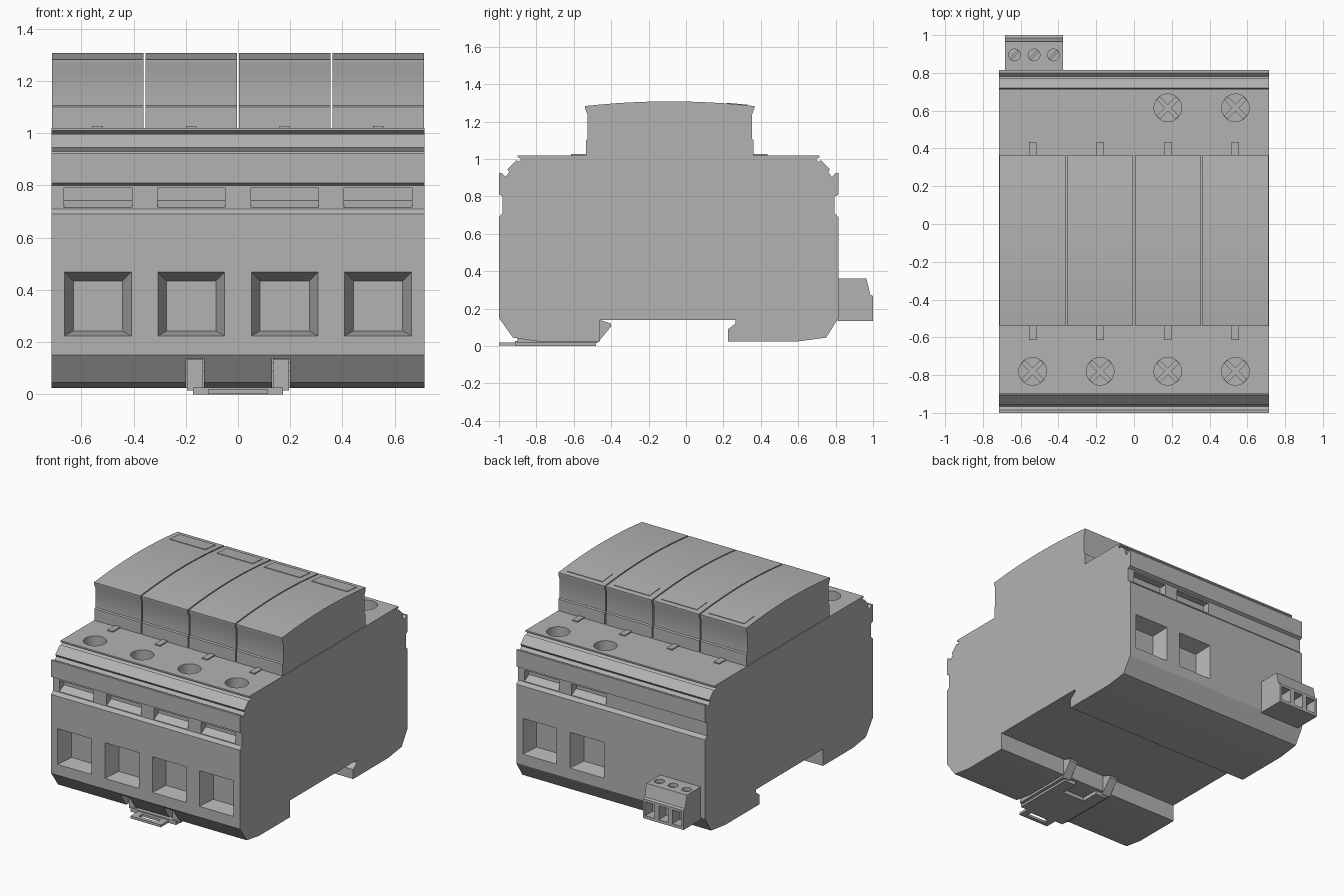
import bpy, bmesh, math
from mathutils import Matrix, Vector

if "Cube" in bpy.data.objects:
    bpy.data.objects.remove(bpy.data.objects["Cube"])

grey = bpy.data.materials.new("housing grey")
grey.use_nodes = True
COLOUR = (0.45, 0.45, 0.45, 1)
grey.diffuse_color = COLOUR
grey.node_tree.nodes["Principled BSDF"].inputs["Base Color"].default_value = COLOUR

HALF = 0.715                      # half width of the housing
PITCH = 0.358                     # spacing of the poles
POLES = [(i - 1.5) * PITCH for i in range(4)]
BACK_POLES = POLES[2:]


def flip(y):
    """Mirror a depth between the front and back of the housing."""
    return -0.185 - y


def prism(bm, profile, x0, x1):
    """Extrude a (y, z) profile along x."""
    face = bm.faces.new([bm.verts.new((x0, y, z)) for y, z in profile])
    out = bmesh.ops.extrude_face_region(bm, geom=[face])["geom"]
    verts = [v for v in out if isinstance(v, bmesh.types.BMVert)]
    bmesh.ops.translate(bm, verts=verts, vec=(x1 - x0, 0, 0))


def box(bm, x0, x1, y0, y1, z0, z1, turn=0):
    mid = Vector((x0 + x1, y0 + y1, z0 + z1)) / 2
    m = (Matrix.Translation(mid) @ Matrix.Rotation(turn, 4, "Z")
         @ Matrix.Diagonal((x1 - x0, y1 - y0, z1 - z0, 1)))
    bmesh.ops.create_cube(bm, size=1, matrix=m)


def disc(bm, x, y, r, z0, z1):
    bmesh.ops.create_cone(bm, cap_ends=True, segments=32, radius1=r, radius2=r, depth=z1 - z0,
                          matrix=Matrix.Translation((x, y, (z0 + z1) / 2)))


def funnel(bm, x, side):
    """Tapered square wire entry, deeper end smaller."""
    rings = []
    for y, hw, z0, z1 in ((-1.02, 0.135, 0.22, 0.475), (-0.9, 0.094, 0.243, 0.434)):
        y = y if side < 0 else flip(y)
        rings.append([bm.verts.new((x + a * hw, y, z))
                      for a, z in ((-1, z0), (1, z0), (1, z1), (-1, z1))])
    a, b = rings
    bm.faces.new(a)
    bm.faces.new(b)
    for i in range(4):
        j = (i + 1) % 4
        bm.faces.new((a[i], a[j], b[j], b[i]))


def make(name, bm):
    bmesh.ops.recalc_face_normals(bm, faces=bm.faces)
    mesh = bpy.data.meshes.new(name)
    bm.to_mesh(mesh)
    bm.free()
    ob = bpy.data.objects.new(name, mesh)
    bpy.context.collection.objects.link(ob)
    mesh.materials.append(grey)
    return ob


def activate(ob):
    bpy.ops.object.select_all(action="DESELECT")
    ob.select_set(True)
    bpy.context.view_layer.objects.active = ob


def carve(ob, bm):
    """Subtract the cutter mesh and discard it."""
    cutter = make("cutter", bm)
    cutter.hide_render = True
    mod = ob.modifiers.new("cut", "BOOLEAN")
    mod.operation, mod.solver, mod.use_self, mod.object = "DIFFERENCE", "EXACT", True, cutter
    activate(ob)
    bpy.ops.object.modifier_apply(modifier=mod.name)
    bpy.data.objects.remove(cutter)


def smooth(ob):
    activate(ob)
    bpy.ops.object.shade_smooth_by_angle(angle=math.radians(25))


# Housing: the stepped wall is shared by front and back
wall = [(-1, 0.15), (-1, 0.69), (-0.98, 0.71), (-0.98, 0.8), (-1, 0.81), (-1, 0.925),
        (-0.985, 0.925), (-0.965, 0.905), (-0.945, 0.93), (-0.955, 0.945),
        (-0.905, 0.995), (-0.895, 0.985), (-0.88, 1.0), (-0.9, 1.01), (-0.9, 1.02)]
rail = [(0.75, 0.045), (0.6, 0.025), (0.225, 0.025), (0.225, 0.09), (0.265, 0.12), (0.265, 0.14),
        (-0.46, 0.14), (-0.46, 0.025), (-0.79, 0.025), (-0.925, 0.045)]
bm = bmesh.new()
prism(bm, wall + [(flip(y), z) for y, z in reversed(wall)] + rail, -HALF, HALF)
housing = make("housing", bm)

# Wire entries, indicator windows, screw wells and clip channels
bm = bmesh.new()
window = [(-1.02, 0.715), (-0.98, 0.715), (-0.93, 0.742), (-0.93, 0.79), (-1.02, 0.79)]
for side, poles, screw_y in ((-1, POLES, -0.78), (1, BACK_POLES, 0.615)):
    for x in poles:
        funnel(bm, x, side)
        shape = window if side < 0 else [(flip(y), z) for y, z in window]
        prism(bm, shape, x - 0.13, x + 0.13)
        disc(bm, x, screw_y, 0.073, 0.95, 1.05)
        for turn in (math.pi / 4, -math.pi / 4):
            box(bm, x - 0.07, x + 0.07, screw_y - 0.011, screw_y + 0.011, 0.92, 0.96, turn)
for s in (-1, 1):
    box(bm, s * 0.165 - 0.035, s * 0.165 + 0.035, -1.05, -0.44, 0, 0.137)
carve(housing, bm)
smooth(housing)

# Plug-in modules with arched tops, separated by narrow gaps
arch = []
for i in range(17):
    t = i / 8 - 1
    arch.append((-0.0875 + 0.4525 * t, 1.308 - 0.025 * t * t))
module = ([(-0.535, 1.02), (-0.535, 1.1), (-0.527, 1.106), (-0.527, 1.24), (-0.54, 1.27)] + arch
          + [(0.365, 1.27), (0.354, 1.24), (0.354, 1.106), (0.362, 1.1), (0.362, 1.02)])
for n, x in enumerate(POLES):
    bm = bmesh.new()
    prism(bm, module, x - PITCH / 2 + 0.004, x + PITCH / 2 - 0.004)
    smooth(make(f"module_{n + 1}", bm))

    # Shallow label plate near the back of the module
    bm = bmesh.new()
    box(bm, -0.135, 0.135, -0.055, 0.055, -0.003, 0.003)
    label = make(f"label_plate_{n + 1}", bm)
    label.location = (x, 0.275, 1.2925)
    label.rotation_euler.x = -0.09

    # Small latch tabs on the shoulders
    bm = bmesh.new()
    box(bm, x - 0.02, x + 0.02, -0.615, -0.53, 1.015, 1.028)
    box(bm, x - 0.02, x + 0.02, 0.355, 0.435, 1.015, 1.028)
    make(f"latch_tabs_{n + 1}", bm)

# Signal connector on the back
bm = bmesh.new()
prism(bm, [(0.81, 0.135), (1, 0.135), (1, 0.268), (0.985, 0.275), (0.965, 0.36), (0.81, 0.36)],
      -0.682, -0.376)
connector = make("signal_connector", bm)
bm = bmesh.new()
for x in (-0.632, -0.529, -0.426):
    disc(bm, x, 0.895, 0.031, 0.335, 0.4)
    box(bm, x - 0.029, x + 0.029, 0.89, 0.9, 0.32, 0.34, math.pi / 4)
    box(bm, x - 0.035, x + 0.035, 0.92, 1.05, 0.155, 0.25)
carve(connector, bm)
smooth(connector)

# Rail clip: two hooked arms, a base plate and a slotted pull tab
arm = [(-0.9, 0.015), (-0.9, 0.135), (-0.455, 0.138), (-0.4, 0.12), (-0.4, 0.105), (-0.475, 0.015)]
bm = bmesh.new()
for s in (-1, 1):
    prism(bm, arm, s * 0.165 - 0.03, s * 0.165 + 0.03)
make("clip_arms", bm)
bm = bmesh.new()
box(bm, -0.172, 0.172, -0.915, -0.48, 0, 0.026)
clip = make("clip_plate", bm)
bm = bmesh.new()
box(bm, -0.085, 0.085, -0.6, -0.4, -0.1, 0.1)
carve(clip, bm)
bm = bmesh.new()
box(bm, -0.115, 0.115, -1, -0.9, 0.002, 0.018)
tab = make("clip_pull_tab", bm)
bm = bmesh.new()
box(bm, -0.07, 0.07, -0.975, -0.935, -0.1, 0.1)
carve(tab, bm)
